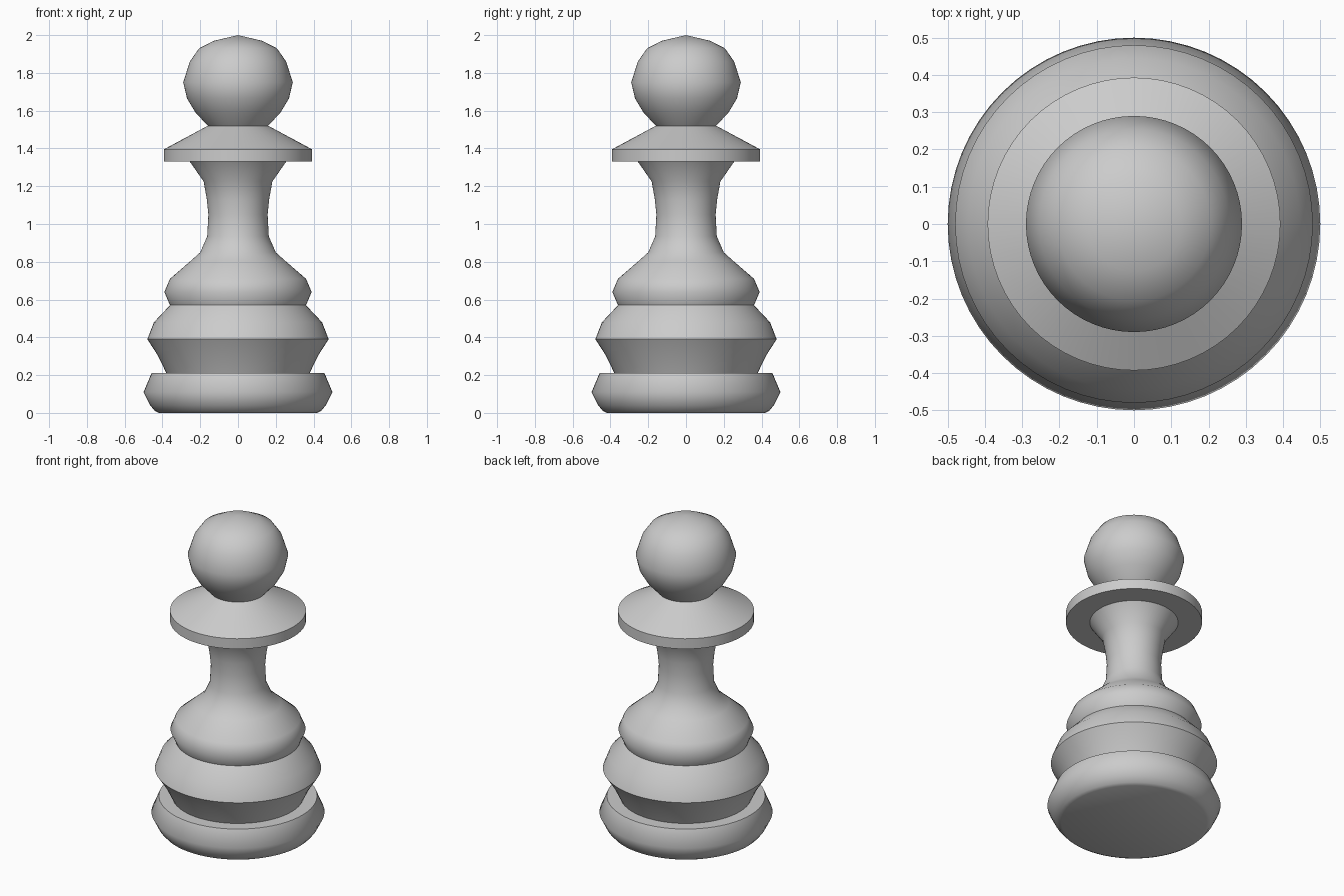
import bpy, bmesh, math

if "Cube" in bpy.data.objects:
    bpy.data.objects.remove(bpy.data.objects["Cube"])

grey = bpy.data.materials.new("plain grey")
grey.diffuse_color = (0.6, 0.6, 0.6, 1)
grey.use_nodes = True
grey.node_tree.nodes["Principled BSDF"].inputs["Base Color"].default_value = grey.diffuse_color


def lathe(name, profile, angle=50, steps=64):
    """Spin a (radius, height) profile around z into a closed solid."""
    bm = bmesh.new()
    vs = [bm.verts.new((r, 0, z)) for r, z in profile]
    edges = [bm.edges.new(p) for p in zip(vs, vs[1:])]
    bmesh.ops.spin(bm, geom=vs + edges, cent=(0, 0, 0), axis=(0, 0, 1),
                   angle=2 * math.pi, steps=steps, use_duplicate=False)
    bmesh.ops.remove_doubles(bm, verts=bm.verts, dist=0.0005)
    bmesh.ops.recalc_face_normals(bm, faces=bm.faces)
    me = bpy.data.meshes.new(name)
    bm.to_mesh(me)
    bm.free()
    me.materials.append(grey)
    ob = bpy.data.objects.new(name, me)
    bpy.context.collection.objects.link(ob)
    bpy.ops.object.select_all(action='DESELECT')
    bpy.context.view_layer.objects.active = ob
    ob.select_set(True)
    bpy.ops.object.shade_smooth_by_angle(angle=math.radians(angle))


# whole turned piece, foot to head, as one outer surface
lathe("turned_pawn", [
    # foot
    (0, 0), (0.42, 0), (0.44, 0.01), (0.465, 0.04), (0.5, 0.11), (0.457, 0.212),
    # bulging base
    (0.38, 0.212), (0.425, 0.305), (0.48, 0.39), (0.445, 0.48), (0.36, 0.57),
    # skirt
    (0.39, 0.64), (0.36, 0.71), (0.25, 0.805), (0.2, 0.85),
    # neck
    (0.163, 0.935), (0.157, 1.05), (0.165, 1.13), (0.182, 1.225), (0.255, 1.33),
    # collar disc
    (0.393, 1.33), (0.393, 1.395), (0.16, 1.52),
    # round head
    (0.225, 1.59), (0.27, 1.665), (0.29, 1.75), (0.255, 1.86),
    (0.206, 1.93), (0.127, 1.97), (0, 2)])
